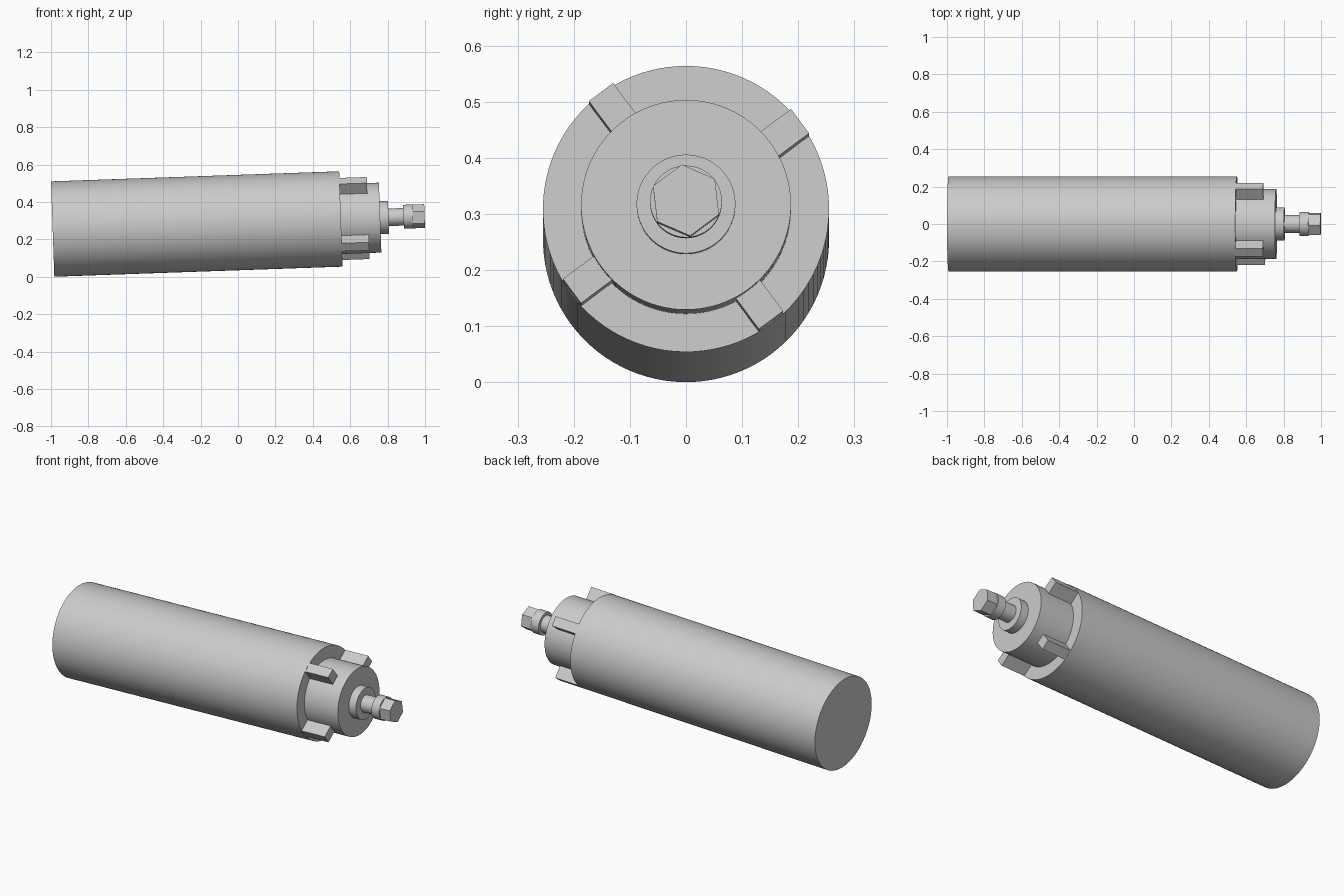
import bpy, bmesh, math
from mathutils import Matrix

if "Cube" in bpy.data.objects:
    bpy.data.objects.remove(bpy.data.objects["Cube"])

TILT = math.radians(2)
# local X runs along the tilted axis, starting at the blind end of the barrel
FRAME = Matrix.Translation((-0.991, 0, 0.255)) @ Matrix.Rotation(-TILT, 4, 'Y')
PHASE = math.radians(36.7)

grey = bpy.data.materials.new("plain grey")
grey.diffuse_color = (0.6, 0.6, 0.6, 1)
grey.use_nodes = True
grey.node_tree.nodes["Principled BSDF"].inputs["Base Color"].default_value = grey.diffuse_color


def finish(name, bm, smooth=False):
    bmesh.ops.recalc_face_normals(bm, faces=bm.faces)
    bm.transform(FRAME)
    mesh = bpy.data.meshes.new(name)
    bm.to_mesh(mesh)
    bm.free()
    mesh.materials.append(grey)
    obj = bpy.data.objects.new(name, mesh)
    bpy.context.collection.objects.link(obj)
    if smooth:
        bpy.ops.object.select_all(action='DESELECT')
        obj.select_set(True)
        bpy.context.view_layer.objects.active = obj
        bpy.ops.object.shade_smooth_by_angle(angle=math.radians(30))


def rod(name, start, end, radius, sides=96):
    """Cylinder or prism along the axis, its first vertex at angle PHASE."""
    bm = bmesh.new()
    rings = []
    for s in (start, end):
        rings.append([bm.verts.new((s, radius * math.cos(a), radius * math.sin(a)))
                      for a in (PHASE + i * math.tau / sides for i in range(sides))])
    for i in range(sides):
        j = (i + 1) % sides
        bm.faces.new((rings[0][i], rings[0][j], rings[1][j], rings[1][i]))
    for ring in rings:
        bm.faces.new(ring)
    finish(name, bm, smooth=sides > 8)


# stepped round parts
rod("barrel", 0, 1.542, 0.255)
rod("collar", 1.53, 1.752, 0.187)
rod("hub", 1.74, 1.797, 0.088)
rod("stem", 1.78, 1.89, 0.047)
rod("head_ring", 1.877, 1.926, 0.064)
# hexagonal tip
rod("hex_head", 1.92, 1.990, 0.064, sides=6)

# four drive lugs around the collar
for k in range(4):
    bm = bmesh.new()
    s0, s1, r0, r1 = 1.535, 1.688, 0.17, 0.2535
    size = Matrix.Diagonal((s1 - s0, r1 - r0, 0.054, 1))
    place = Matrix.Translation(((s0 + s1) / 2, (r0 + r1) / 2, 0))
    spin = Matrix.Rotation(PHASE + k * math.pi / 2, 4, 'X')
    bmesh.ops.create_cube(bm, size=1, matrix=spin @ place @ size)
    finish(f"drive_lug_{k + 1}", bm)
